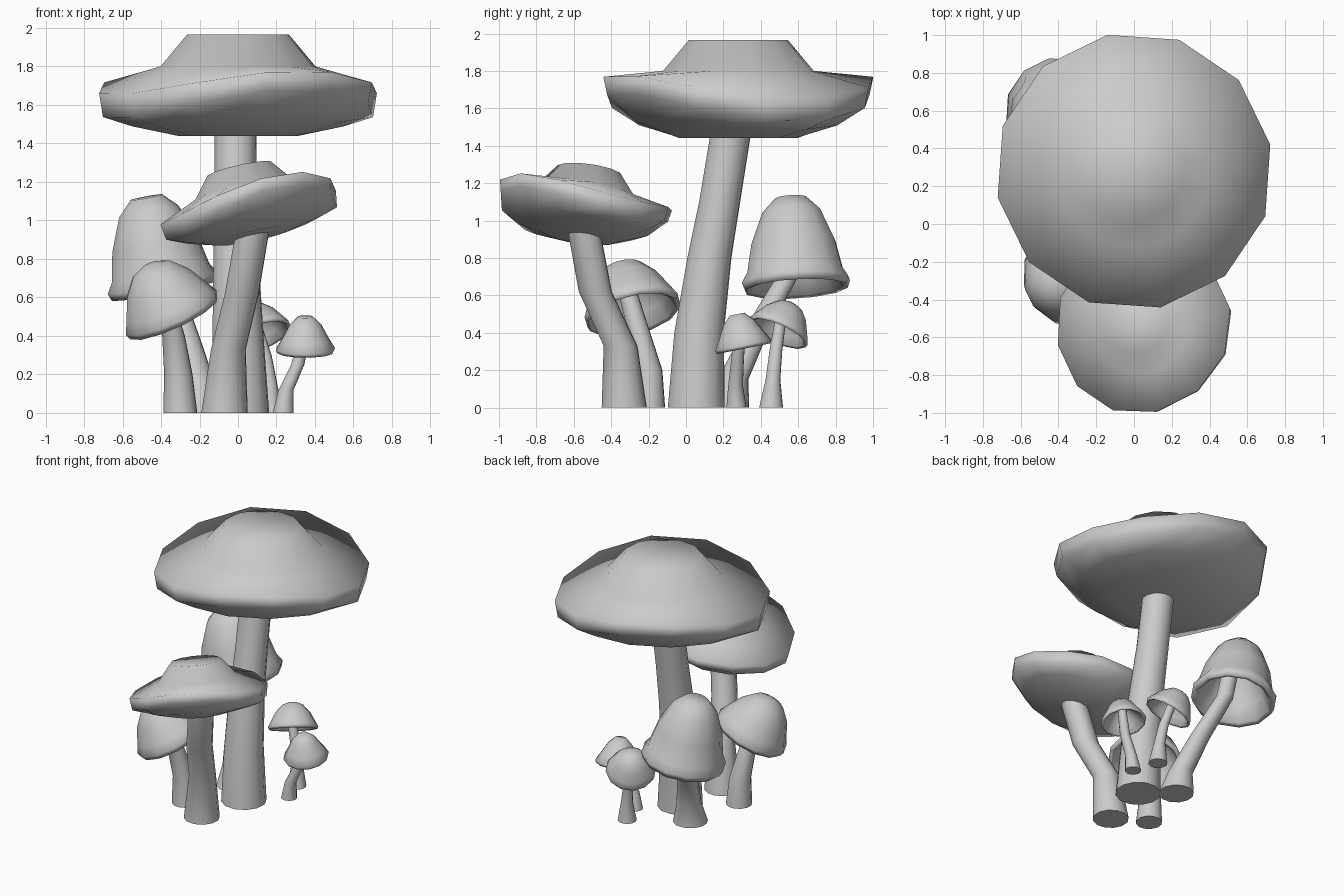
import bpy, bmesh, math
from mathutils import Vector

cube = bpy.data.objects.get("Cube")
if cube:
    bpy.data.objects.remove(cube)

GREY = (0.6, 0.6, 0.6, 1.0)
clay = bpy.data.materials.new("plain grey")
clay.use_nodes = True
clay.diffuse_color = GREY
clay.node_tree.nodes["Principled BSDF"].inputs["Base Color"].default_value = GREY

SIDES = 12
TURN = math.radians(11)
CREST = math.radians(117)  # direction in which wavy rims rise
ANGLES = [TURN + math.tau * i / SIDES for i in range(SIDES)]


def skin(name, rings, sharp):
    """Join rings of points into a closed tube, smooth below the sharp angle."""
    bm = bmesh.new()
    loops = [[bm.verts.new(p) for p in ring] for ring in rings]
    for a, b in zip(loops, loops[1:]):
        for i in range(SIDES):
            j = (i + 1) % SIDES
            bm.faces.new((a[i], a[j], b[j], b[i]))
    bm.faces.new(loops[0][::-1])
    bm.faces.new(loops[-1])
    bmesh.ops.recalc_face_normals(bm, faces=bm.faces[:])
    mesh = bpy.data.meshes.new(name)
    bm.to_mesh(mesh)
    bm.free()
    mesh.materials.append(clay)
    obj = bpy.data.objects.new(name, mesh)
    bpy.context.collection.objects.link(obj)
    bpy.ops.object.select_all(action='DESELECT')
    obj.select_set(True)
    bpy.context.view_layer.objects.active = obj
    bpy.ops.object.shade_smooth_by_angle(angle=math.radians(sharp))


def stem(name, path):
    """Path points are x, y, z, radius."""
    rings = [[(x + r * math.cos(a), y + r * math.sin(a), z) for a in ANGLES]
             for x, y, z, r in path]
    skin(name, rings, 50)


def cap(name, profile, origin, lean, width=1.0, height=1.0):
    """Profile points are radius, height, waviness; lean is the axis direction."""
    tilt = Vector((0, 0, 1)).rotation_difference(Vector((*lean, 1))).to_matrix()
    rings = []
    for r, z, wave in profile:
        ring = []
        for a in ANGLES:
            lift = wave * math.cos(2 * (a - CREST))
            p = Vector((r * width * math.cos(a), r * width * math.sin(a), (z + lift) * height))
            ring.append(Vector(origin) + tilt @ p)
        rings.append(ring)
    skin(name, rings, 180)


# Cap profiles: a broad solid hat and three hollow bells
HAT = [(.32, 0, 0), (.56, .07, .025), (.715, .165, .08), (.735, .275, .063),
       (.41, .36, 0), (.27, .525, 0)]
BELL = [(.03, .38, 0), (.12, .3, 0), (.2, .12, 0), (.25, .01, 0), (.28, 0, 0),
        (.295, .04, 0), (.262, .095, 0), (.23, .25, 0), (.16, .42, 0), (.085, .495, 0)]
DOME = [(.03, .24, 0), (.13, .19, 0), (.20, .09, 0), (.235, .01, 0), (.255, 0, 0),
        (.265, .03, 0), (.235, .09, 0), (.18, .2, 0), (.11, .28, 0), (.04, .31, 0)]
PEAK = [(.03, .24, 0), (.1, .18, 0), (.18, .08, 0), (.24, .01, 0), (.26, 0, 0),
        (.275, .03, 0), (.22, .12, 0), (.15, .25, 0), (.07, .33, 0)]

# Tall mushroom
cap("tall_cap", HAT, (0, .28, 1.44), (0, 0))
stem("tall_stem", [(.01, .055, 0, .155), (0, .07, .4, .135), (-.01, .125, .8, .12),
                   (-.013, .18, 1.1, .112), (-.013, .245, 1.5, .11)])

# Tilted front mushroom
cap("front_cap", HAT, (.085, -.565, .92), (-.22, .14), .645, .68)
stem("front_stem", [(-.07, -.33, 0, .123), (-.05, -.35, .33, .092), (.02, -.485, .62, .09),
                    (.08, -.55, .97, .088)])

# Large bell mushroom behind
cap("back_bell_cap", BELL, (-.385, .59, .635), (-.19, -.06))
stem("back_bell_stem", [(-.19, .22, 0, .12), (-.2, .25, .15, .085), (-.27, .37, .4, .07),
                        (-.36, .53, .68, .06), (-.4, .57, .97, .055)])

# Leaning bell mushroom in front
cap("front_bell_cap", DOME, (-.335, -.28, .495), (-.46, -.25))
stem("front_bell_stem", [(-.3, -.2, 0, .09), (-.31, -.2, .2, .075), (-.335, -.25, .4, .06),
                         (-.41, -.33, .68, .05)])

# Two small mushrooms
cap("small_cap", PEAK, (.35, .31, .315), (0, -.2), .57, .57)
stem("small_stem", [(.235, .27, 0, .055), (.25, .265, .12, .04), (.31, .275, .25, .035),
                    (.35, .29, .42, .03)])
cap("small_leaning_cap", DOME, (.115, .49, .395), (-.35, .45), .65, .6)
stem("small_leaning_stem", [(.17, .455, 0, .065), (.165, .465, .15, .04),
                            (.14, .48, .3, .035), (.08, .51, .5, .03)])
